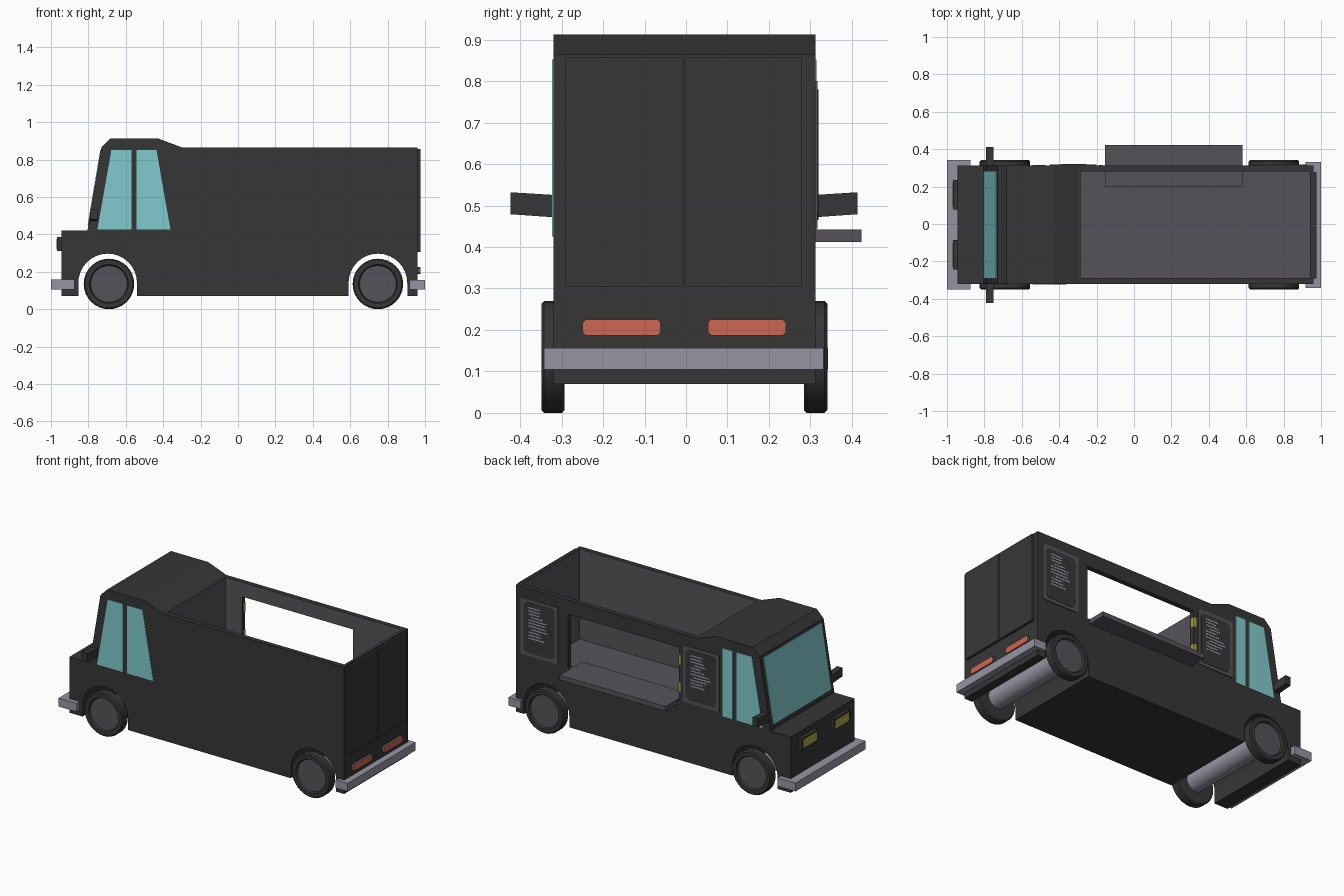
import bpy, bmesh, math, random
from mathutils import Vector

if "Cube" in bpy.data.objects:
    bpy.data.objects.remove(bpy.data.objects["Cube"])

random.seed(4)
CY = -0.004          # centre line of the body
HW = 0.316           # half width of the body


def material(name, rgb):
    m = bpy.data.materials.new(name)
    m.diffuse_color = (*rgb, 1)
    m.use_nodes = True
    m.node_tree.nodes["Principled BSDF"].inputs["Base Color"].default_value = m.diffuse_color
    return m


BLACK = material("black_paint", (0.037, 0.037, 0.037))
GREY = material("dark_grey", (0.09, 0.086, 0.098))
STEEL = material("light_steel", (0.30, 0.30, 0.37))
GLASS = material("teal_glass", (0.22, 0.60, 0.62))
RED = material("red_lamp", (0.62, 0.135, 0.085))
YELLOW = material("yellow_lamp", (0.42, 0.39, 0.06))


def finish(name, bm, mats, rule=None):
    bmesh.ops.recalc_face_normals(bm, faces=bm.faces[:])
    bm.normal_update()
    if rule:
        for f in bm.faces:
            f.material_index = int(rule(f))
    me = bpy.data.meshes.new(name)
    bm.to_mesh(me)
    bm.free()
    for m in mats:
        me.materials.append(m)
    ob = bpy.data.objects.new(name, me)
    bpy.context.collection.objects.link(ob)
    return ob


def prism(name, pts, a, b, mats, axis="y", rule=None):
    """Extrude a profile (x,z along y, or y,z along x) from a to b."""
    bm = bmesh.new()
    put = (lambda p, t: (p[0], t, p[1])) if axis == "y" else (lambda p, t: (t, p[0], p[1]))
    face = bm.faces.new([bm.verts.new(put(p, a)) for p in pts])
    ext = bmesh.ops.extrude_face_region(bm, geom=[face])
    move = Vector(put((0, 0), b - a))
    bmesh.ops.translate(bm, vec=move, verts=[v for v in ext["geom"] if isinstance(v, bmesh.types.BMVert)])
    return finish(name, bm, mats, rule)


def rect(u0, u1, v0, v1, c=0.0):
    """Rectangle with optional cut corners."""
    if not c:
        return [(u0, v0), (u1, v0), (u1, v1), (u0, v1)]
    return [(u0 + c, v0), (u1 - c, v0), (u1, v0 + c), (u1, v1 - c),
            (u1 - c, v1), (u0 + c, v1), (u0, v1 - c), (u0, v0 + c)]


def box(name, x0, x1, y0, y1, z0, z1, mats, rule=None):
    return prism(name, rect(x0, x1, z0, z1), y0, y1, mats, rule=rule)


def smooth(ob):
    bpy.ops.object.select_all(action="DESELECT")
    ob.select_set(True)
    bpy.context.view_layer.objects.active = ob
    bpy.ops.object.shade_smooth_by_angle(angle=math.radians(35))


def lathe(name, profile, x, y, z, mats, rule=None, n=32):
    """Revolve (radius, y) points around the y axis."""
    bm = bmesh.new()
    rings = []
    for r, t in profile:
        rings.append([bm.verts.new((x + r * math.cos(2 * math.pi * i / n), y + t,
                                    z + r * math.sin(2 * math.pi * i / n))) for i in range(n)])
    for p, q in zip(rings, rings[1:]):
        for i in range(n):
            bm.faces.new((p[i], p[(i + 1) % n], q[(i + 1) % n], q[i]))
    bm.faces.new(rings[0])
    bm.faces.new(rings[-1])
    ob = finish(name, bm, mats, rule)
    smooth(ob)
    return ob


# chassis and cab: one side profile with both wheel arches and the sunken floor
FLOOR, BASE, TOP = 0.30, 0.07, 0.865
WHEELS = {"front": -0.69, "rear": 0.748}


def arch(cx, r=0.157, n=16):
    pts = [(cx + r, BASE)]
    pts += [(cx + r * math.cos(math.pi * i / n), 0.14 + r * math.sin(math.pi * i / n)) for i in range(n + 1)]
    return pts + [(cx - r, BASE)]


profile = [(-0.945, BASE), (-0.945, 0.42), (-0.805, 0.42), (-0.73, 0.865), (-0.683, 0.912),
           (-0.425, 0.912), (-0.30, TOP), (-0.285, TOP), (-0.285, FLOOR), (0.96, FLOOR), (0.96, BASE)]
profile += arch(WHEELS["rear"]) + arch(WHEELS["front"] - 0.007)
prism("chassis_and_cab", profile, CY - HW, CY + HW, [BLACK, GREY],
      rule=lambda f: (abs(f.calc_center_median().z - FLOOR) < 0.002 and f.normal.z > 0.9)
      or (abs(f.calc_center_median().x + 0.285) < 0.002 and f.normal.x > 0.9))

# box walls, open at the top, grey on the inside
T = 0.03
yl, yr = CY - HW, CY + HW
box("blank_side_wall", -0.285, 0.96, yl, yl + T, FLOOR, TOP, [BLACK, GREY], lambda f: f.normal.y > 0.9)
box("rear_wall", 0.94, 0.96, yl + T, yr - T, FLOOR, TOP, [BLACK, GREY], lambda f: f.normal.x < -0.9)
WX0, WX1, WZ0, WZ1 = -0.17, 0.60, 0.44, 0.775
for part, x0, x1, z0, z1 in (("front", -0.285, WX0, FLOOR, TOP), ("rear", WX1, 0.96, FLOOR, TOP),
                             ("lower", WX0, WX1, FLOOR, WZ0), ("upper", WX0, WX1, WZ1, TOP)):
    box("service_wall_" + part, x0, x1, yr - T, yr, z0, z1, [BLACK, GREY], lambda f: f.normal.y < -0.9)

# serving counter through the hatch
box("serving_counter", -0.155, 0.58, 0.20, 0.423, 0.412, 0.442, [GREY])

# hatch latches
for i, z in enumerate((0.53, 0.70)):
    box(f"hatch_latch_{i}", -0.188, -0.168, yr - 0.02, yr + 0.004, z - 0.03, z + 0.03, [YELLOW])

# menu boards with plain strips
for part, x0, x1 in (("front", -0.45, -0.20), ("rear", 0.67, 0.925)):
    box(f"menu_board_{part}", x0, x1, yr, yr + 0.005, 0.445, 0.80, [GREY])
    prism(f"menu_panel_{part}", rect(x0 + 0.02, x1 - 0.02, 0.465, 0.78, 0.02), yr + 0.005, yr + 0.007, [BLACK])
    for k in range(11):
        z = 0.745 - k * 0.019
        left = x1 - 0.055 - (0.02 if k % 4 == 3 else 0)
        length = random.uniform(0.07, 0.13)
        box(f"menu_strip_{part}_{k}", left - length, left, yr + 0.007, yr + 0.008, z, z + 0.009, [STEEL])

# windscreen plate on the sloping cab front
def slope_x(z):
    return -0.805 + (z - 0.42) * 0.075 / 0.445


prism("windscreen", [(slope_x(0.45) - 0.004, 0.45), (slope_x(0.85) - 0.004, 0.85),
                     (slope_x(0.85) + 0.004, 0.85), (slope_x(0.45) + 0.004, 0.45)],
      CY - 0.287, CY + 0.287, [GLASS])

# side windows
front_pane = [(-0.752, 0.425), (-0.57, 0.425), (-0.57, 0.852), (-0.677, 0.852)]
rear_pane = [(-0.543, 0.425), (-0.361, 0.425), (-0.436, 0.852), (-0.543, 0.852)]
short_pane = rect(-0.543, -0.475, 0.425, 0.852)
for part, pts, y0 in (("blank_front", front_pane, yl - 0.003), ("blank_rear", rear_pane, yl - 0.003),
                      ("service_front", front_pane, yr - 0.003), ("service_rear", short_pane, yr - 0.003)):
    prism("side_window_" + part, pts, y0, y0 + 0.006, [GLASS])

# rear doors
for part, y0, y1 in (("left", -0.292, -0.009), ("right", -0.005, 0.279)):
    box("rear_door_" + part, 0.955, 0.975, y0, y1, 0.305, 0.857, [BLACK])

for part, s in (("left", -1), ("right", 1)):
    # tail lamps
    y0, y1 = sorted((CY + s * 0.057, CY + s * 0.245))
    prism("tail_lamp_housing_" + part, rect(y0, y1, 0.187, 0.225, 0.007), 0.95, 0.97, [GREY], "x")
    prism("tail_lamp_" + part, rect(y0, y1, 0.187, 0.225, 0.007), 0.97, 0.975, [RED], "x")
    # headlamps
    y0, y1 = sorted((CY + s * 0.082, CY + s * 0.238))
    box("headlamp_housing_" + part, -0.967, -0.94, y0, y1, 0.312, 0.385, [BLACK])
    box("headlamp_" + part, -0.970, -0.967, y0 + 0.012, y1 - 0.012, 0.322, 0.375, [YELLOW])
    # wing mirrors, rising slightly outwards
    ya, yb = CY + s * 0.29, (0.413 if s > 0 else -0.423)
    prism("wing_mirror_" + part, [(ya, 0.47), (yb, 0.479), (yb, 0.532), (ya, 0.524)], -0.79, -0.752, [BLACK], "x")

# bumpers
box("front_bumper", -1.0, -0.875, CY - 0.345, CY + 0.347, 0.105, 0.158, [STEEL])
box("rear_bumper", 0.917, 1.0, CY - 0.339, CY + 0.336, 0.105, 0.156, [STEEL])

# wheels with recessed hubs, and axles
R = 0.135
for part, x in WHEELS.items():
    for side, s in (("left", -1), ("right", 1)):
        prof = [(0.10, 0), (R - 0.006, 0), (R, s * 0.006), (R, s * 0.049), (R - 0.007, s * 0.056),
                (0.104, s * 0.056), (0.098, s * 0.044)]
        lathe(f"wheel_{part}_{side}", prof, x, CY + s * 0.289, R, [BLACK, GREY],
              lambda f, s=s: len(f.verts) > 4 and f.normal.y * s > 0.9)
    lathe(f"axle_{part}", [(0.06, -0.29), (0.06, 0.29)], x, CY, R, [STEEL])
